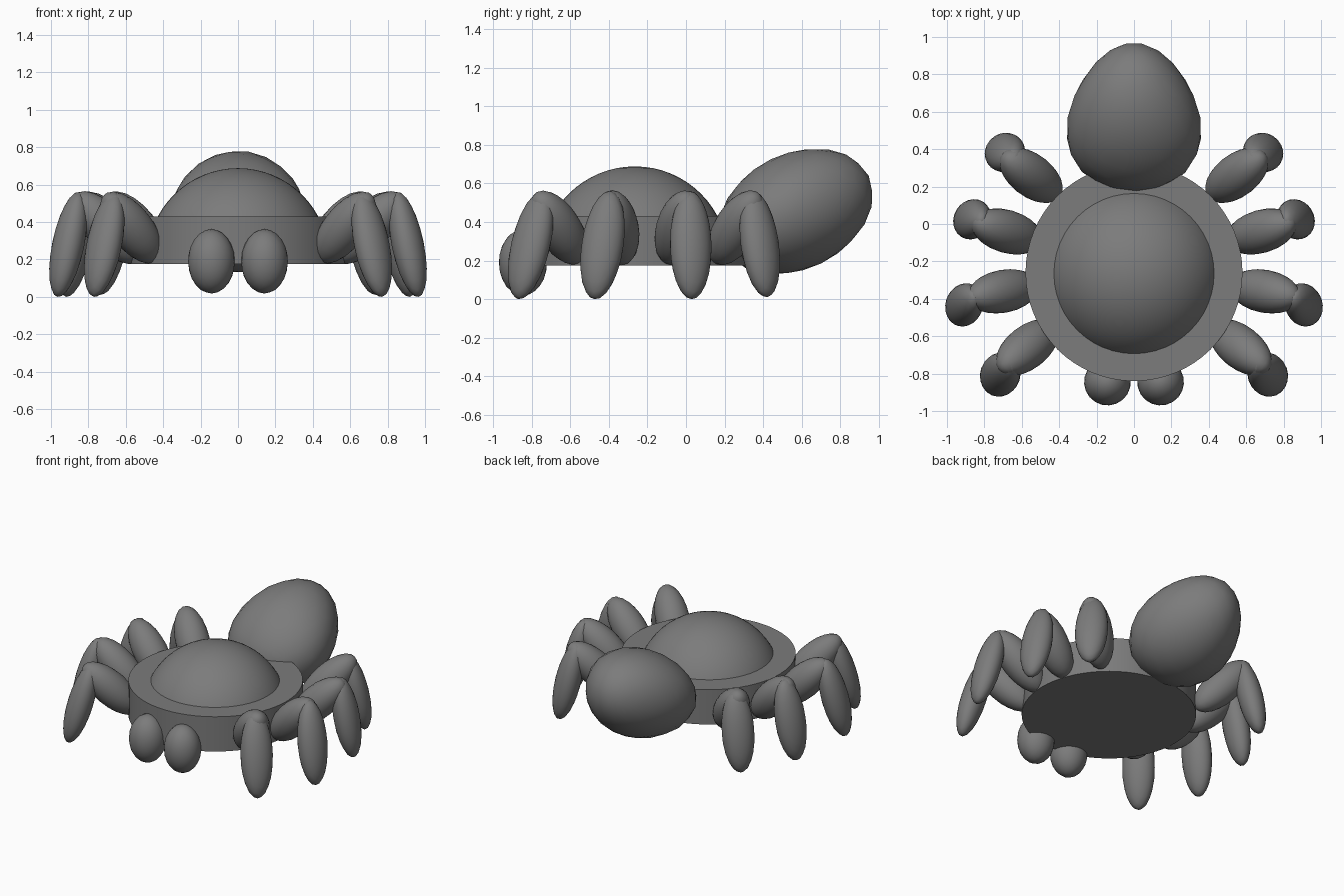
import bpy, bmesh, math
from mathutils import Vector, Matrix

if "Cube" in bpy.data.objects:
    bpy.data.objects.remove(bpy.data.objects["Cube"], do_unlink=True)

grey = bpy.data.materials.new("dark_grey")
grey.use_nodes = True
grey.diffuse_color = (0.2, 0.2, 0.2, 1)
grey.node_tree.nodes["Principled BSDF"].inputs["Base Color"].default_value = (0.2, 0.2, 0.2, 1)


def finish(bm, name, angle=60):
    """Turn a bmesh into a shaded, coloured object."""
    bmesh.ops.recalc_face_normals(bm, faces=bm.faces)
    mesh = bpy.data.meshes.new(name)
    bm.to_mesh(mesh)
    bm.free()
    mesh.materials.append(grey)
    obj = bpy.data.objects.new(name, mesh)
    bpy.context.collection.objects.link(obj)
    bpy.ops.object.select_all(action='DESELECT')
    obj.select_set(True)
    bpy.context.view_layer.objects.active = obj
    bpy.ops.object.shade_smooth_by_angle(angle=math.radians(angle))
    return obj


def ellipsoid(name, center, axis, radii):
    """Low-poly ellipsoid; radii are outward, sideways and along the axis."""
    w = Vector(axis).normalized()
    side = Vector((-center[1] - 0.26, center[0], 0))
    u = side.cross(w).normalized()
    v = w.cross(u)
    rot = Matrix((u, v, w)).transposed().to_4x4()
    bm = bmesh.new()
    bmesh.ops.create_icosphere(bm, subdivisions=3, radius=1)
    bm.transform(Matrix.Translation(center) @ rot @ Matrix.Diagonal((*radii, 1)))
    return finish(bm, name)


# Round body disc
bm = bmesh.new()
bmesh.ops.create_cone(bm, cap_ends=True, segments=64, radius1=0.58, radius2=0.58, depth=0.255)
bm.transform(Matrix.Translation((0, -0.26, 0.303)))
finish(bm, "body", 30)

# Dome on top of the body: the upper cap of a sphere
bm = bmesh.new()
bmesh.ops.create_uvsphere(bm, u_segments=48, v_segments=32, radius=0.485)
bm.transform(Matrix.Translation((0, -0.265, 0.203)))
bmesh.ops.bisect_plane(bm, geom=bm.verts[:] + bm.edges[:] + bm.faces[:],
                       plane_co=(0, 0, 0.425), plane_no=(0, 0, 1), clear_inner=True)
finish(bm, "dome")

# Egg-shaped abdomen, tilted up and narrowing to the back
bm = bmesh.new()
bmesh.ops.create_icosphere(bm, subdivisions=3, radius=1)
bm.transform(Matrix.Translation((0, 0.57, 0.455)) @ Matrix.Rotation(math.radians(26), 4, 'X')
             @ Matrix.Diagonal((0.355, 0.42, 0.3, 1)))
for v in bm.verts:
    v.co.x *= 1 - 0.2 * (v.co.y - 0.57) / 0.4
finish(bm, "abdomen")

# Legs: name, thigh centre, thigh axis, shin top, shin foot
legs = [
    ("front", (0.57, -0.66, 0.37), (0.56, -0.45, 0.7), (0.66, -0.74, 0.56), (0.77, -0.87, 0)),
    ("mid_front", (0.70, -0.36, 0.37), (0.68, -0.13, 0.7), (0.85, -0.39, 0.56), (0.965, -0.475, 0)),
    ("mid_back", (0.68, -0.04, 0.37), (0.68, 0.2, 0.7), (0.81, 0.02, 0.56), (0.92, 0.03, 0)),
    ("back", (0.55, 0.26, 0.37), (0.56, 0.42, 0.7), (0.64, 0.345, 0.56), (0.74, 0.42, 0.01)),
]
for side, label in ((1, "left"), (-1, "right")):
    flip = Matrix.Diagonal((side, 1, 1))
    for name, hip, lean, top, foot in legs:
        ellipsoid(f"{name}_thigh_{label}", flip @ Vector(hip), flip @ Vector(lean),
                  (0.115, 0.115, 0.25))
        a, b = flip @ Vector(top), flip @ Vector(foot)
        ellipsoid(f"{name}_shin_{label}", (a + b) / 2, a - b, (0.085, 0.11, (a - b).length / 2))
    # Jaws
    ellipsoid(f"jaw_{label}", (side * 0.142, -0.845, 0.19), (0, 0, 1), (0.125, 0.125, 0.172))
